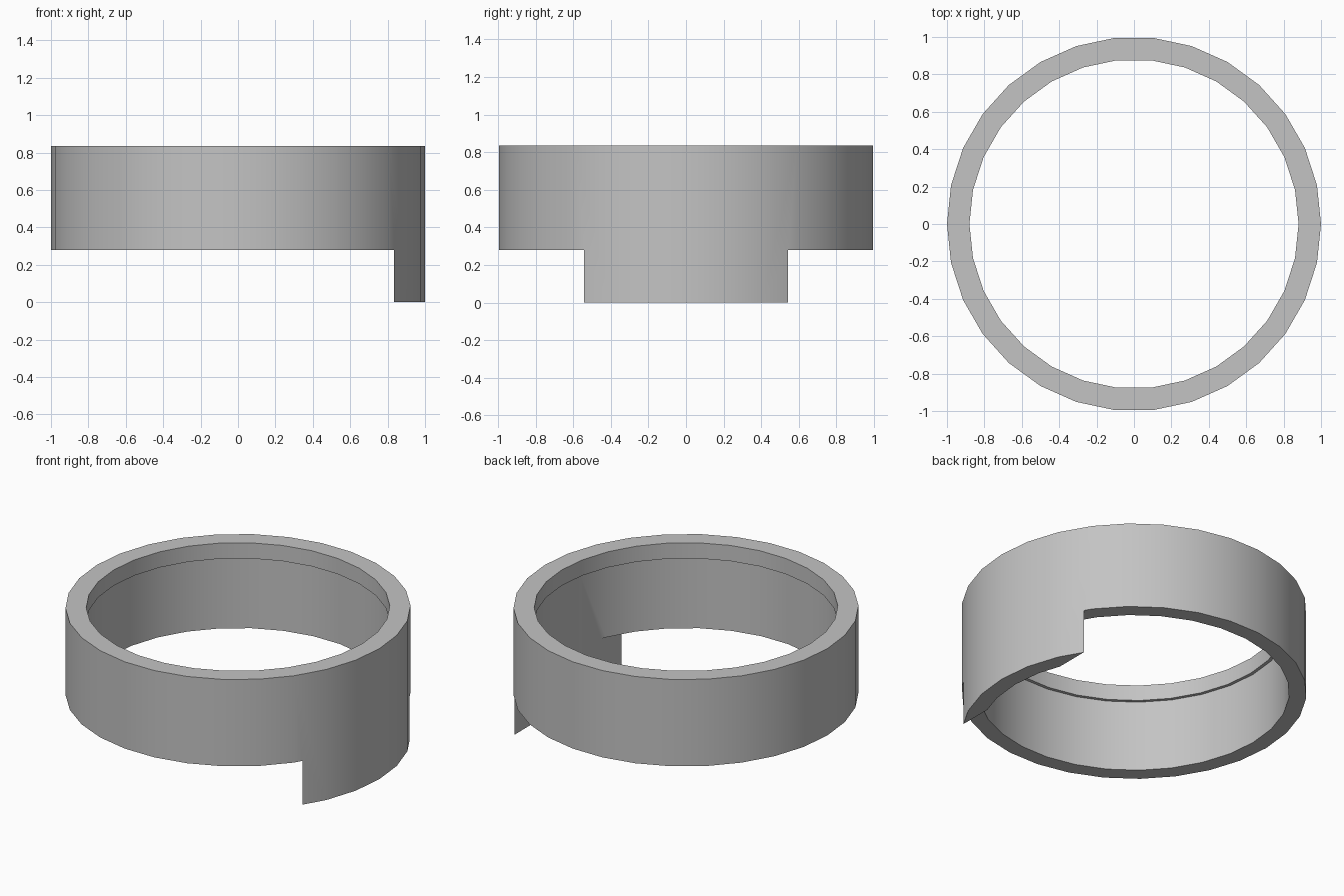
import bpy
import bmesh
import math
from mathutils import Matrix, Vector

cube = bpy.data.objects.get("Cube")
if cube:
    bpy.data.objects.remove(cube, do_unlink=True)

SIDES = 30
TOP, BAND_BOTTOM, LIP_BOTTOM = 0.835, 0.28, 0.735
OUTER, INNER, LIP = 1.0, 0.9, 0.88
TAB_X = 0.835

grey = bpy.data.materials.new("grey")
grey.use_nodes = True
colour = (0.55, 0.55, 0.55, 1)
grey.diffuse_color = colour
grey.node_tree.nodes["Principled BSDF"].inputs["Base Color"].default_value = colour


def make_object(name, bm):
    bmesh.ops.recalc_face_normals(bm, faces=bm.faces)
    mesh = bpy.data.meshes.new(name)
    bm.to_mesh(mesh)
    bm.free()
    mesh.materials.append(grey)
    obj = bpy.data.objects.new(name, mesh)
    bpy.context.collection.objects.link(obj)
    return obj


# Ring: cross-section with a small inner lip, turned around z
bm = bmesh.new()
profile = [(OUTER, 0), (OUTER, TOP), (LIP, TOP), (LIP, LIP_BOTTOM),
           (INNER, LIP_BOTTOM), (INNER, 0)]
rings = []
for i in range(SIDES):
    a = math.tau * i / SIDES
    rings.append([bm.verts.new((r * math.cos(a), r * math.sin(a), z)) for r, z in profile])
for i, ring in enumerate(rings):
    following = rings[(i + 1) % SIDES]
    for j in range(len(profile)):
        k = (j + 1) % len(profile)
        bm.faces.new((ring[j], following[j], following[k], ring[k]))
band = make_object("ring_with_tab", bm)

# Cutter: trims the lower part away, leaving the tab on the +x side
bm = bmesh.new()
low = Vector((-1.5, -1.5, -0.5))
high = Vector((TAB_X, 1.5, BAND_BOTTOM))
bmesh.ops.create_cube(bm, size=1, matrix=Matrix.LocRotScale((low + high) / 2, None, high - low))
cutter = make_object("tab_cutter", bm)
cutter.hide_render = True

cut = band.modifiers.new("tab_cut", "BOOLEAN")
cut.operation = "DIFFERENCE"
cut.solver = "EXACT"
cut.object = cutter

bpy.ops.object.select_all(action="DESELECT")
band.select_set(True)
bpy.context.view_layer.objects.active = band
bpy.ops.object.modifier_apply(modifier=cut.name)
bpy.data.objects.remove(cutter, do_unlink=True)

# Smooth walls with crisp rims
bpy.ops.object.shade_smooth_by_angle(angle=math.radians(30))
